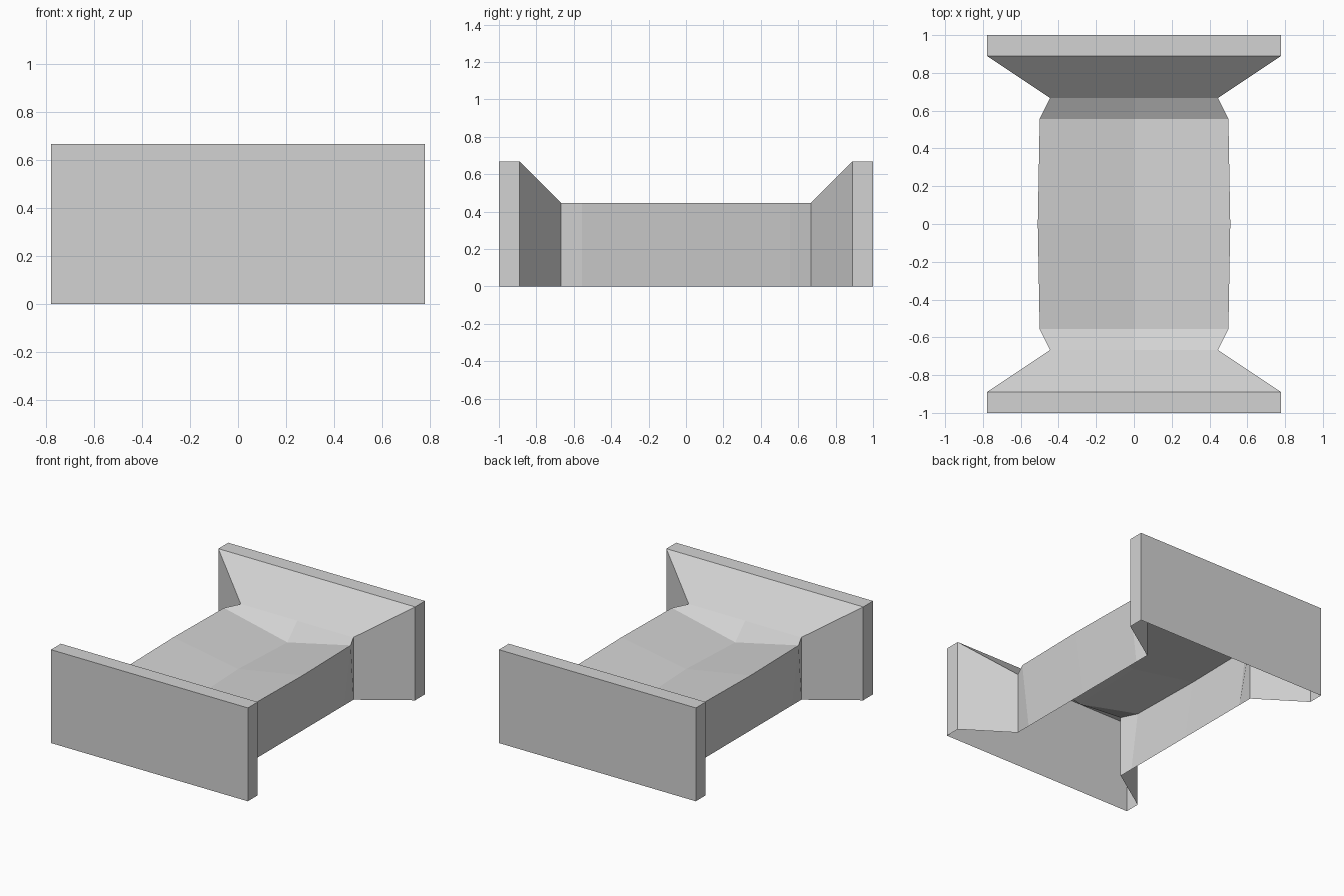
import bpy
import bmesh

old = bpy.data.objects.get("Cube")
if old:
    bpy.data.objects.remove(old, do_unlink=True)

GREY = (0.65, 0.65, 0.65, 1)
grey = bpy.data.materials.new("plain_grey")
grey.use_nodes = True
grey.diffuse_color = GREY
grey.node_tree.nodes["Principled BSDF"].inputs["Base Color"].default_value = GREY


def loft(name, stations, cap=False):
    """Open-bottomed shell through (y, base half width, rim half width, rim z, centre z)."""
    bm = bmesh.new()
    rows = []
    for y, base, w, rim, mid in stations:
        section = [(-base, 0), (-w, rim), (0, mid), (w, rim), (base, 0)]
        rows.append([bm.verts.new((x, y, z)) for x, z in section])
    for a, b in zip(rows, rows[1:]):
        for i in range(len(a) - 1):
            bm.faces.new((a[i], b[i], b[i + 1], a[i + 1]))
    if cap:
        bm.faces.new(rows[-1])
    # Outward normals, judged from a point inside the shell
    bm.normal_update()
    inside_y = sum(s[0] for s in stations) / len(stations)
    for f in bm.faces:
        c = f.calc_center_median()
        c.y -= inside_y
        if f.normal.dot(c) < 0:
            f.normal_flip()
    mesh = bpy.data.meshes.new(name)
    bm.to_mesh(mesh)
    bm.free()
    mesh.materials.append(grey)
    obj = bpy.data.objects.new(name, mesh)
    bpy.context.collection.objects.link(obj)


# Shallow trough with walls leaning out from a straight, narrow base
WAIST = 0.445
half = [(0.667, WAIST, WAIST, 0.445, 0.445), (0.556, WAIST, 0.5, 0.445, 0.333)]
middle = (0, WAIST, 0.51, 0.445, 0.355)
front_half = [(-s[0], *s[1:]) for s in half]
loft("trough_body", front_half + [middle] + half[::-1])

# Flared ends finishing in upright plates
for side, name in ((-1, "front_end"), (1, "back_end")):
    loft(name, [(side * 0.667, WAIST, WAIST, 0.445, 0.445),
                (side * 0.889, 0.778, 0.778, 0.667, 0.667),
                (side * 1.0, 0.778, 0.778, 0.667, 0.667)], cap=True)
